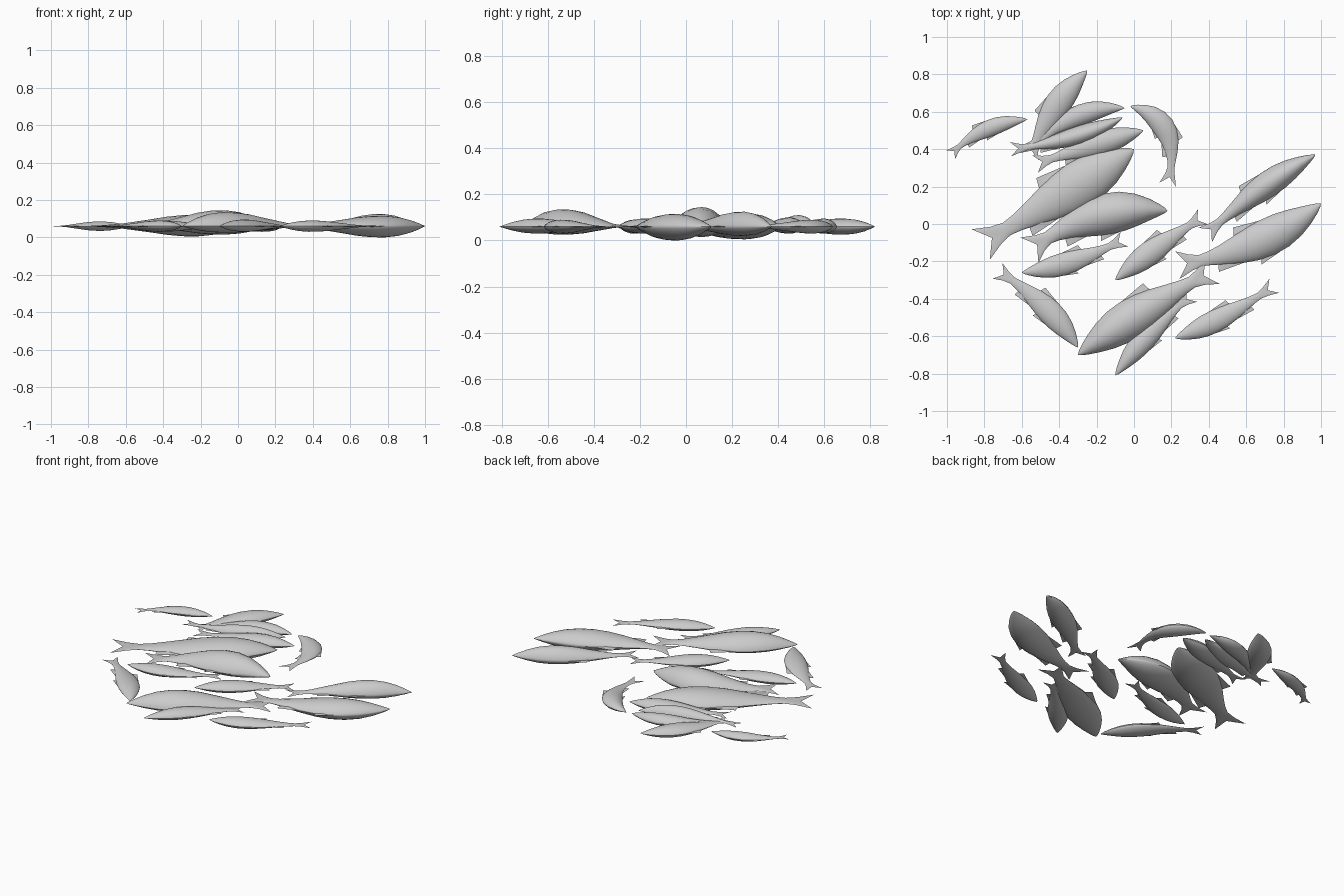
import bpy, bmesh, math
from mathutils import Vector

cube = bpy.data.objects.get("Cube")
if cube:
    bpy.data.objects.remove(cube, do_unlink=True)

MID_HEIGHT = 0.06
ACROSS = 12      # divisions from belly to back

silver = bpy.data.materials.new("silver_grey")
silver.use_nodes = True
grey = (0.6, 0.6, 0.6, 1)
silver.diffuse_color = grey
silver.node_tree.nodes["Principled BSDF"].inputs["Base Color"].default_value = grey

# Side profile: distance along the spine, half width, thickness
PROFILE = [(0, 0, 0), (.02, .13, .1), (.06, .3, .3), (.13, .54, .6), (.22, .79, .87),
           (.32, .96, 1), (.42, 1, .98), (.52, .93, .85), (.62, .76, .62), (.72, .54, .4),
           (.8, .38, .22), (.86, .31, .14), (.92, .44, .08), (1, .76, .02)]

# Fins: root start, root end, tip position, tip reach, side (1 is the back)
FINS = [(.4, .62, .6, 1.2, 1), (.6, .76, .77, .83, -1), (.34, .5, .52, 1.2, -1)]


class Spine:
    """Curved centre line of a fish from nose to tail."""

    def __init__(self, nose, middle, tail):
        self.nose, self.tail = Vector(nose), Vector(tail)
        self.control = 2 * Vector(middle) - (self.nose + self.tail) / 2
        self.back = 1 if self.tail.x > self.nose.x else -1

    def place(self, t, side, height):
        s = 1 - t
        p = s * s * self.nose + 2 * s * t * self.control + t * t * self.tail
        d = (s * (self.control - self.nose) + t * (self.tail - self.control)).normalized()
        p += Vector((-d.y, d.x)) * self.back * side
        return Vector((p.x, p.y, MID_HEIGHT + height))


def add_body(bm, spine, half, above, below):
    """Lens-shaped body running into a forked tail."""
    for direction, depth in ((1, above), (-1, -below)):
        rows = []
        for t, width, thick in PROFILE:
            row = []
            for i in range(ACROSS + 1):
                v = -math.cos(math.pi * i / ACROSS)
                fork = .06 * (1 - abs(v)) * max(0, (t - .86) / .14)
                lift = depth * thick * (1 - v * v) ** .7
                row.append(bm.verts.new(spine.place(t - fork, v * width * half, lift)))
            rows.append(row)
        for a, b in zip(rows, rows[1:]):
            for i in range(ACROSS):
                quad = [a[i], b[i], b[i + 1], a[i + 1]]
                bm.faces.new(quad if direction * spine.back > 0 else quad[::-1])


def half_width(t):
    for (t0, w0, _), (t1, w1, _) in zip(PROFILE, PROFILE[1:]):
        if t <= t1:
            return w0 + (w1 - w0) * (t - t0) / (t1 - t0)
    return w1


def add_fin(bm, spine, half, start, end, tip, reach, side):
    """Thin tapered fin with its root sunk in the body."""
    middle = (start + end) / 2
    edge = [(start, half_width(start) * .97), (tip, reach), (end, half_width(end) * .85)]
    rim = [bm.verts.new(spine.place(t, side * w * half, 0)) for t, w in edge]
    for lift in (.07, -.07):
        core = bm.verts.new(spine.place(middle, side * half_width(middle) * half * .75, lift * half))
        ring = rim if lift * side * spine.back < 0 else rim[::-1]
        for a, b in zip(ring, ring[1:]):
            bm.faces.new((a, b, core))


def make_fish(name, nose, middle, tail, width, above, below):
    spine = Spine(nose, middle, tail)
    bm = bmesh.new()
    add_body(bm, spine, width / 2, above, below)
    for fin in FINS:
        add_fin(bm, spine, width / 2, *fin)
    bmesh.ops.remove_doubles(bm, verts=bm.verts, dist=.0004)
    bmesh.ops.recalc_face_normals(bm, faces=bm.faces)
    mesh = bpy.data.meshes.new(name)
    bm.to_mesh(mesh)
    bm.free()
    mesh.materials.append(silver)
    fish = bpy.data.objects.new(name, mesh)
    bpy.context.collection.objects.link(fish)
    bpy.ops.object.select_all(action='DESELECT')
    fish.select_set(True)
    bpy.context.view_layer.objects.active = fish
    bpy.ops.object.shade_smooth_by_angle(angle=math.radians(40))


# Large fish
make_fish("large_fish_back", (0, .4), (-.36, .17), (-.82, -.11), .25, .06, .055)
make_fish("large_fish_centre", (.18, .07), (-.2, .04), (-.56, -.14), .22, .085, .045)
make_fish("large_fish_front", (-.3, -.7), (.04, -.47), (.42, -.25), .21, .075, .035)
make_fish("large_fish_left", (1, .11), (.65, -.1), (.23, -.22), .2, .055, .06)

# Medium fish
make_fish("medium_fish_left", (.97, .37), (.67, .18), (.38, -.06), .14, .065, .04)
make_fish("medium_fish_back", (-.25, .82), (-.43, .61), (-.56, .36), .14, .035, .035)
make_fish("medium_fish_centre", (-.1, -.3), (.12, -.13), (.37, .04), .13, .035, .03)

# Small fish
make_fish("small_fish_back_upper", (-.05, .62), (-.32, .57), (-.55, .4), .11, .035, .03)
make_fish("small_fish_back_middle", (-.06, .57), (-.34, .46), (-.66, .4), .1, .05, .02)
make_fish("small_fish_back_lower", (.05, .5), (-.22, .42), (-.53, .32), .13, .04, .03)
make_fish("small_fish_far_right", (-.57, .56), (-.8, .5), (-.98, .37), .09, .025, .025)
make_fish("curled_fish", (-.02, .63), (.175, .49), (.18, .21), .12, .03, .03)
make_fish("small_fish_right", (-.6, -.26), (-.33, -.2), (-.05, -.08), .12, .03, .03)
make_fish("small_fish_front_right", (-.3, -.66), (-.48, -.44), (-.73, -.25), .13, .03, .03)
make_fish("small_fish_front", (-.1, -.81), (.09, -.58), (.31, -.38), .12, .035, .03)
make_fish("small_fish_front_left", (.22, -.61), (.47, -.5), (.75, -.33), .12, .03, .03)
